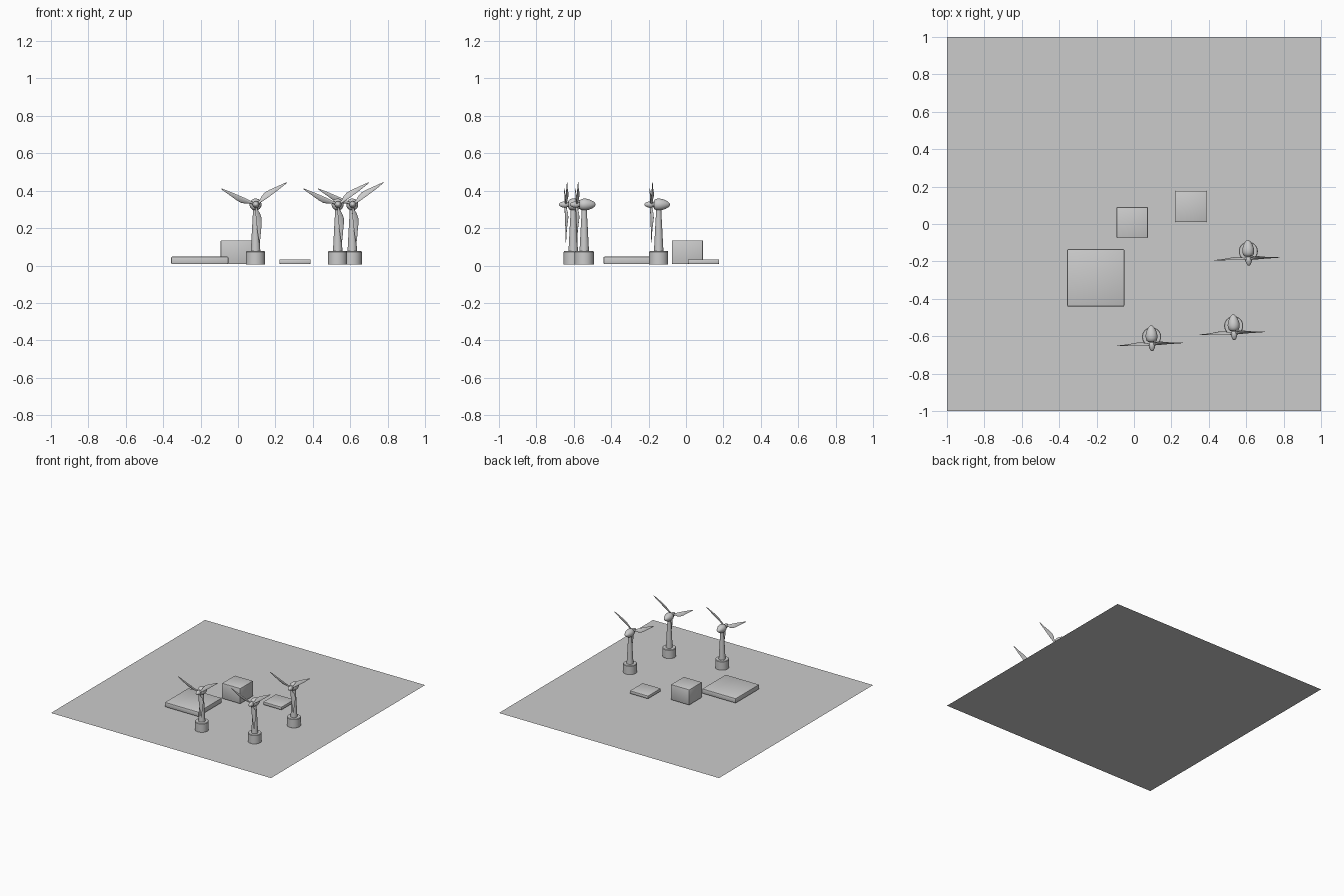
import bpy, bmesh, math
from mathutils import Vector, Matrix

if "Cube" in bpy.data.objects:
    bpy.data.objects.remove(bpy.data.objects["Cube"])

grey = bpy.data.materials.new("plain_grey")
grey.diffuse_color = (0.6, 0.6, 0.6, 1)
grey.use_nodes = True
grey.node_tree.nodes["Principled BSDF"].inputs["Base Color"].default_value = grey.diffuse_color


def finish(name, bm, smooth=True):
    bmesh.ops.remove_doubles(bm, verts=bm.verts, dist=1e-5)
    bmesh.ops.recalc_face_normals(bm, faces=bm.faces)
    me = bpy.data.meshes.new(name)
    bm.to_mesh(me)
    bm.free()
    me.materials.append(grey)
    if smooth:
        me.shade_smooth()
        me.set_sharp_from_angle(angle=math.radians(35))
    ob = bpy.data.objects.new(name, me)
    bpy.context.collection.objects.link(ob)
    return ob


def skin(bm, rings):
    """Bridge equal-length rings of points and cap both ends."""
    vs = [[bm.verts.new(p) for p in ring] for ring in rings]
    n = len(vs[0])
    for a, b in zip(vs, vs[1:]):
        for i in range(n):
            j = (i + 1) % n
            bm.faces.new((a[i], a[j], b[j], b[i]))
    bm.faces.new(vs[0])
    bm.faces.new(vs[-1])


def lathe(name, profile, axis, n=32):
    """Spin (radius, height) points about z, or about y when axis is 'Y'."""
    rings = []
    for r, h in profile:
        ring = []
        for i in range(n):
            t = 2 * math.pi * i / n
            c, s = r * math.cos(t), r * math.sin(t)
            ring.append((c, s, h) if axis == 'Z' else (c, h, s))
        rings.append(ring)
    bm = bmesh.new()
    skin(bm, rings)
    return finish(name, bm)


def box(name, x0, x1, y0, y1, z0, z1):
    bm = bmesh.new()
    bmesh.ops.create_cube(bm, size=1)
    m = Matrix.Translation(((x0 + x1) / 2, (y0 + y1) / 2, (z0 + z1) / 2))
    bm.transform(m @ Matrix.Diagonal((x1 - x0, y1 - y0, z1 - z0, 1)))
    bmesh.ops.bevel(bm, geom=bm.edges[:], offset=0.005, segments=2,
                    profile=0.5, affect='EDGES')
    return finish(name, bm)


HUB_Z = 0.326
# radius, leading edge, trailing edge, thickness, pitch in degrees
BLADE = [(0.008, -0.007, 0.007, 0.012, 40), (0.028, -0.007, 0.008, 0.011, 40),
         (0.050, -0.008, 0.021, 0.009, 32), (0.075, -0.008, 0.027, 0.008, 26),
         (0.105, -0.007, 0.023, 0.006, 20), (0.140, -0.006, 0.015, 0.005, 15),
         (0.175, -0.004, 0.008, 0.004, 11), (0.203, -0.002, 0.002, 0.002, 8)]


def blade(name, degrees):
    a = math.radians(degrees)
    out = Vector((math.cos(a), 0, math.sin(a)))
    side = Vector((-math.sin(a), 0, math.cos(a)))
    back = Vector((0, 1, 0))
    rings = []
    for r, lead, trail, thick, pitch in BLADE:
        p = math.radians(pitch)
        chord = side * math.cos(p) + back * math.sin(p)
        normal = back * math.cos(p) - side * math.sin(p)
        ring = []
        for i in range(12):
            t = 2 * math.pi * i / 12
            c = (lead + trail) / 2 + (trail - lead) / 2 * math.cos(t)
            ring.append(out * r + chord * c + normal * (thick / 2 * math.sin(t))
                        + Vector((0, -0.040, HUB_Z)))
        rings.append(ring)
    bm = bmesh.new()
    skin(bm, rings)
    return finish(name, bm)


def turbine(tag, x, y):
    parts = [
        # round foundation
        lathe("foundation_" + tag, [(0.051, 0.005), (0.051, 0.073),
                                    (0.048, 0.077)], 'Z'),
        # tapered tower
        lathe("tower_" + tag, [(0.026, 0.07), (0.023, 0.12), (0.019, 0.20),
                               (0.015, 0.27), (0.013, 0.32)], 'Z'),
        # egg-shaped nacelle
        lathe("nacelle_" + tag, [(0.010, -0.027), (0.020, -0.026), (0.027, -0.020),
                                 (0.031, -0.008), (0.032, 0.004), (0.030, 0.018),
                                 (0.024, 0.035), (0.016, 0.050), (0.008, 0.058),
                                 (0.001, 0.061)], 'Y'),
        # nose cone and shaft
        lathe("nose_cone_" + tag, [(0.001, -0.077), (0.006, -0.075), (0.011, -0.068),
                                   (0.016, -0.056), (0.018, -0.044), (0.016, -0.034),
                                   (0.012, -0.030), (0.012, -0.018)], 'Y'),
    ]
    for ob in parts[2:]:
        ob.data.transform(Matrix.Translation((0, 0, HUB_Z)))
    # three blades
    parts += [blade("blade_%s_%d" % (tag, k + 1), 35.5 + 120 * k) for k in range(3)]
    for ob in parts:
        ob.location = (x, y, 0)
        ob.rotation_euler.z = math.radians(2.5)


# flat base sheet
bm = bmesh.new()
bmesh.ops.create_grid(bm, x_segments=1, y_segments=1, size=1)
finish("base_sheet", bm, smooth=False)

# buildings
box("cube_building", -0.093, 0.074, -0.076, 0.091, 0.008, 0.135)
box("wide_building", -0.357, -0.052, -0.441, -0.135, 0.008, 0.047)
box("low_building", 0.221, 0.388, 0.010, 0.177, 0.008, 0.033)

# wind turbines
turbine("left", 0.094, -0.603)
turbine("middle", 0.533, -0.544)
turbine("right", 0.611, -0.146)
